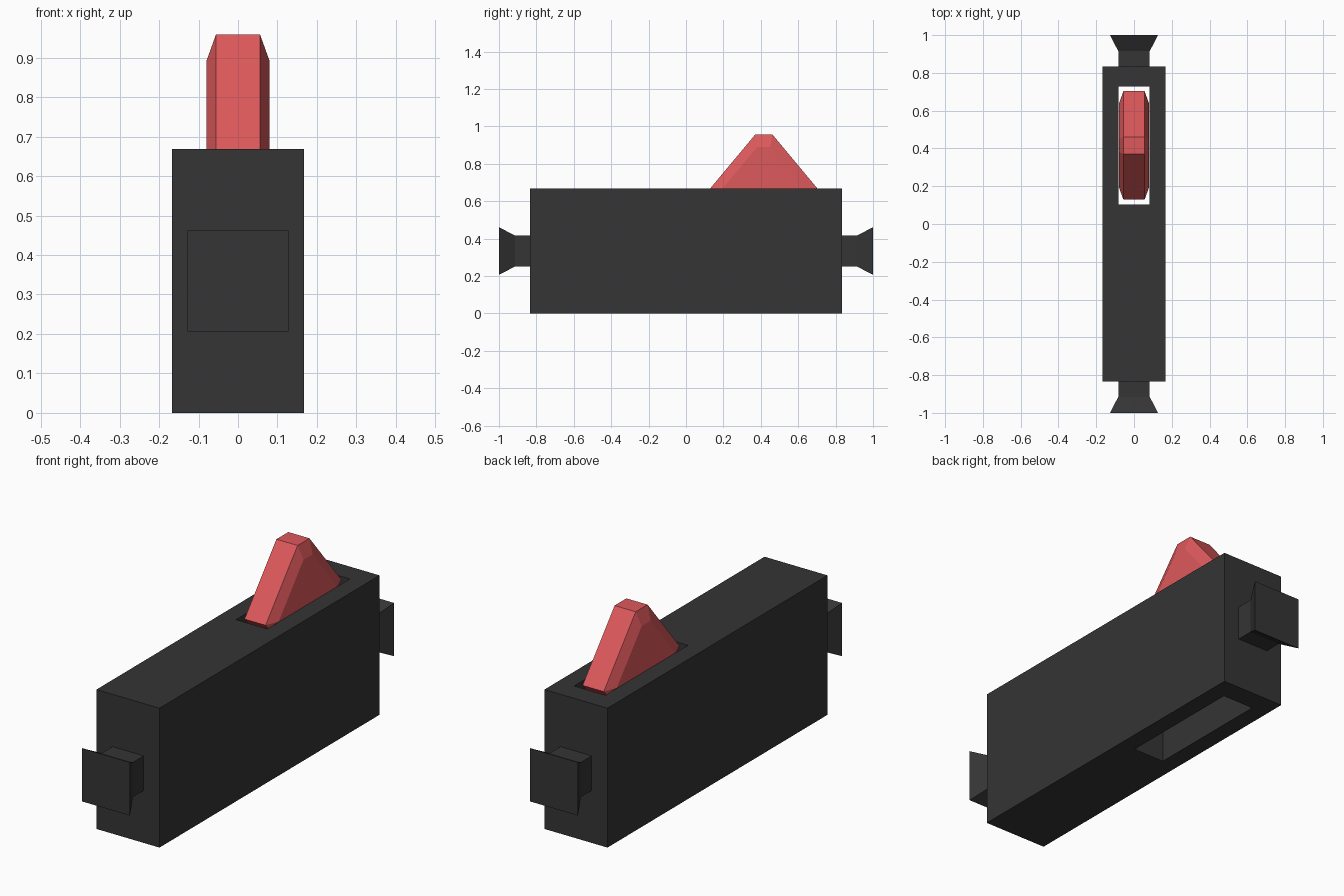
import bpy, bmesh

if "Cube" in bpy.data.objects:
    bpy.data.objects.remove(bpy.data.objects["Cube"])

H = 0.668          # body height
SLOT_Y = 0.416     # slot / lever centre


def material(name, rgb):
    m = bpy.data.materials.new(name)
    m.diffuse_color = (*rgb, 1)
    m.use_nodes = True
    m.node_tree.nodes["Principled BSDF"].inputs["Base Color"].default_value = m.diffuse_color
    return m


def loft(name, rings, mat=None):
    """Closed solid bridging successive rings of equal point count."""
    bm = bmesh.new()
    loops = [[bm.verts.new(p) for p in ring] for ring in rings]
    n = len(loops[0])
    for a, b in zip(loops, loops[1:]):
        for i in range(n):
            j = (i + 1) % n
            bm.faces.new((a[i], a[j], b[j], b[i]))
    bm.faces.new(loops[0])
    bm.faces.new(loops[-1])
    bmesh.ops.recalc_face_normals(bm, faces=bm.faces)
    me = bpy.data.meshes.new(name)
    bm.to_mesh(me)
    bm.free()
    ob = bpy.data.objects.new(name, me)
    bpy.context.collection.objects.link(ob)
    if mat:
        me.materials.append(mat)
    return ob


def rect_z(hx, y0, y1, z):
    return [(-hx, y0, z), (hx, y0, z), (hx, y1, z), (-hx, y1, z)]


def square_y(h, y):
    return [(sx * h, y, H / 2 + sz * h) for sx, sz in ((-1, -1), (1, -1), (1, 1), (-1, 1))]


dark = material("dark_plastic", (0.035, 0.035, 0.035))
red = material("red_plastic", (0.72, 0.1, 0.105))

# Housing with a slot cut right through
body = loft("switch_body", [rect_z(0.167, -0.833, 0.833, z) for z in (0, H)], dark)
cutter = loft("slot_cutter", [rect_z(0.083, SLOT_Y - 0.313, SLOT_Y + 0.313, z)
                              for z in (-0.1, H + 0.1)], dark)
cutter.hide_render = True
mod = body.modifiers.new("slot", 'BOOLEAN')
mod.operation = 'DIFFERENCE'
mod.solver = 'EXACT'
mod.object = cutter
bpy.context.view_layer.objects.active = body
bpy.ops.object.modifier_apply(modifier=mod.name)
bpy.data.objects.remove(cutter)

# Flared clip at each end
for side, name in ((-1, "front_clip"), (1, "back_clip")):
    loft(name, [square_y(h, side * y)
                for h, y in ((0.083, 0.833), (0.083, 0.915), (0.1275, 1.0))], dark)

# Lever: chamfered hexagonal wedge, lower half hidden in the slot
profile = [(-0.287, 0), (-0.045, -0.29), (0.045, -0.29),
           (0.287, 0), (0.045, 0.29), (-0.045, 0.29)]
loft("lever", [[(x, SLOT_Y + y * s, H + z * s) for y, z in profile]
               for x, s in ((-0.08, 0.77), (-0.056, 1), (0.056, 1), (0.08, 0.77))], red)
